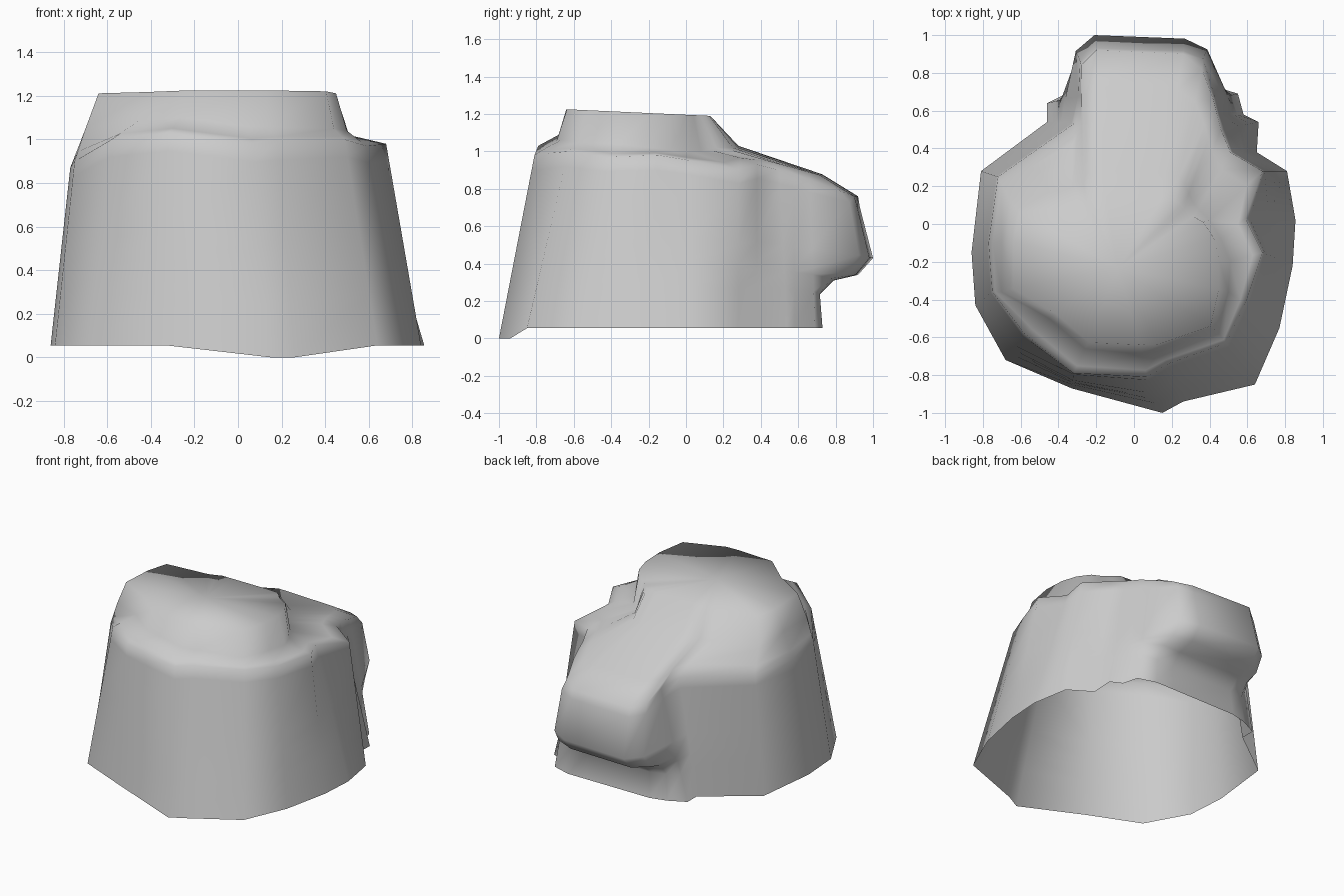
import bpy
import bmesh
from mathutils import Vector

default_cube = bpy.data.objects.get("Cube")
if default_cube:
    bpy.data.objects.remove(default_cube, do_unlink=True)


def make_material(name, color):
    material = bpy.data.materials.new(name)
    material.use_nodes = True
    material.diffuse_color = color
    shader = material.node_tree.nodes["Principled BSDF"]
    shader.inputs["Base Color"].default_value = color
    shader.inputs["Roughness"].default_value = 0.8
    return material


# Footprint of the boulder, counterclockwise from the front tip
footprint = [
    (.15, -1), (.26, -.94), (.64, -.85), (.77, -.55), (.84, -.22), (.855, .02),
    (.81, .28), (.65, .38), (.66, .54), (.58, .58), (.55, .69), (.42, .73),
    (.28, .73), (-.22, .73), (-.34, .7), (-.46, .64), (-.46, .54),
    (-.81, .28), (-.86, -.15), (-.84, -.43), (-.68, -.72), (-.33, -.87),
]

# Shoulder edge where the steep walls turn into the sloping top
shoulder = [
    (.07, -.81, .98), (.18, -.74, .99), (.49, -.63, 1), (.59, -.42, .97),
    (.68, -.15, .98), (.59, .03, .95), (.68, .28, .9), (.51, .38, .93),
    (.46, .5, .9), (.44, .58, .88), (.42, .66, .85), (.36, .82, .79),
    (.26, .9, .76), (-.2, .92, .76), (-.28, .84, .78), (-.28, .68, .83),
    (-.32, .53, .86), (-.72, .25, .88), (-.77, -.1, .87), (-.75, -.36, .9),
    (-.58, -.58, 1), (-.32, -.79, 1.03),
]

# Valley ring at the foot of the raised plateau
valley = [
    (.04, -.69, 1.06), (.14, -.67, 1.06), (.44, -.57, 1.05), (.5, -.36, 1.04),
    (.51, -.2, 1.02), (.46, -.08, 1.01), (.4, .02, 1), (.34, .08, 1),
    (.31, .12, 1.01), (.29, .16, 1.02), (.27, .2, 1.02), (.24, .25, 1.02),
    (.16, .28, 1.02), (-.16, .28, 1.03), (-.24, .27, 1.02), (-.27, .23, 1.01),
    (-.33, .19, 1), (-.66, .13, 1), (-.7, -.1, 1.05), (-.7, -.36, 1.05),
    (-.45, -.5, 1.09), (-.26, -.66, 1.1),
]

# Wall heights, and how far the rear lobe overhangs at each of them
rim_height, lobe_height = .055, .76
wall_levels = [.055, .23, .31, .34, .43, .7]
lobe_overhang = [0, -.02, .06, .19, .27, .2]
lobe_weight = {11: .72, 12: .93, 13: 1, 14: .8}


def clamp(value, low, high):
    return max(low, min(high, value))


def wall_points(index, foot, edge):
    """Points of one column from the bottom rim up to below the shoulder."""
    foot_height = 0 if foot[1] < -.9 else rim_height
    start = Vector((foot[0], foot[1], foot_height))
    points = []
    for level, overhang in zip(wall_levels, lobe_overhang):
        t = (level - rim_height) / (lobe_height - rim_height)
        point = start.lerp(edge, t)
        if index in lobe_weight:
            point.y = foot[1] + overhang * lobe_weight[index]
        points.append(point)
    return points


def top_points(edge, neck):
    """Shoulder, sloping saddle, valley and plateau edge of one column."""
    saddle = edge.lerp(neck, .3)
    saddle.z += .04 * clamp(edge.y, 0, 1)
    x = clamp(neck.x * .92, -.64, .45)
    y = clamp(neck.y * (.5 if neck.y > 0 else .95), -.64, .13)
    summit = Vector((x, y, 1.196 - .046 * y))
    return [edge, saddle, neck, summit]


# Boulder shell, open underneath
mesh = bpy.data.meshes.new("boulder_shell")
bm = bmesh.new()
columns = []
for index, (foot, edge, neck) in enumerate(zip(footprint, shoulder, valley)):
    edge = Vector(edge)
    points = wall_points(index, foot, edge) + top_points(edge, Vector(neck))
    columns.append([bm.verts.new(point) for point in points])

for index, column in enumerate(columns):
    following = columns[(index + 1) % len(columns)]
    for low in range(len(column) - 1):
        bm.faces.new((column[low], following[low],
                      following[low + 1], column[low + 1]))

# Plateau, fanned from its middle so that it shades like a low dome
plateau = bm.faces.new([column[-1] for column in columns])
bmesh.ops.poke(bm, faces=[plateau])
bm.normal_update()
bm.to_mesh(mesh)
bm.free()

boulder = bpy.data.objects.new("boulder_shell", mesh)
bpy.context.collection.objects.link(boulder)
mesh.materials.append(make_material("stone_grey", (.6, .6, .6, 1)))

# Soft shading with only the hardest creases kept
bpy.ops.object.select_all(action="DESELECT")
boulder.select_set(True)
bpy.context.view_layer.objects.active = boulder
bpy.ops.object.shade_smooth_by_angle(angle=1.8)
